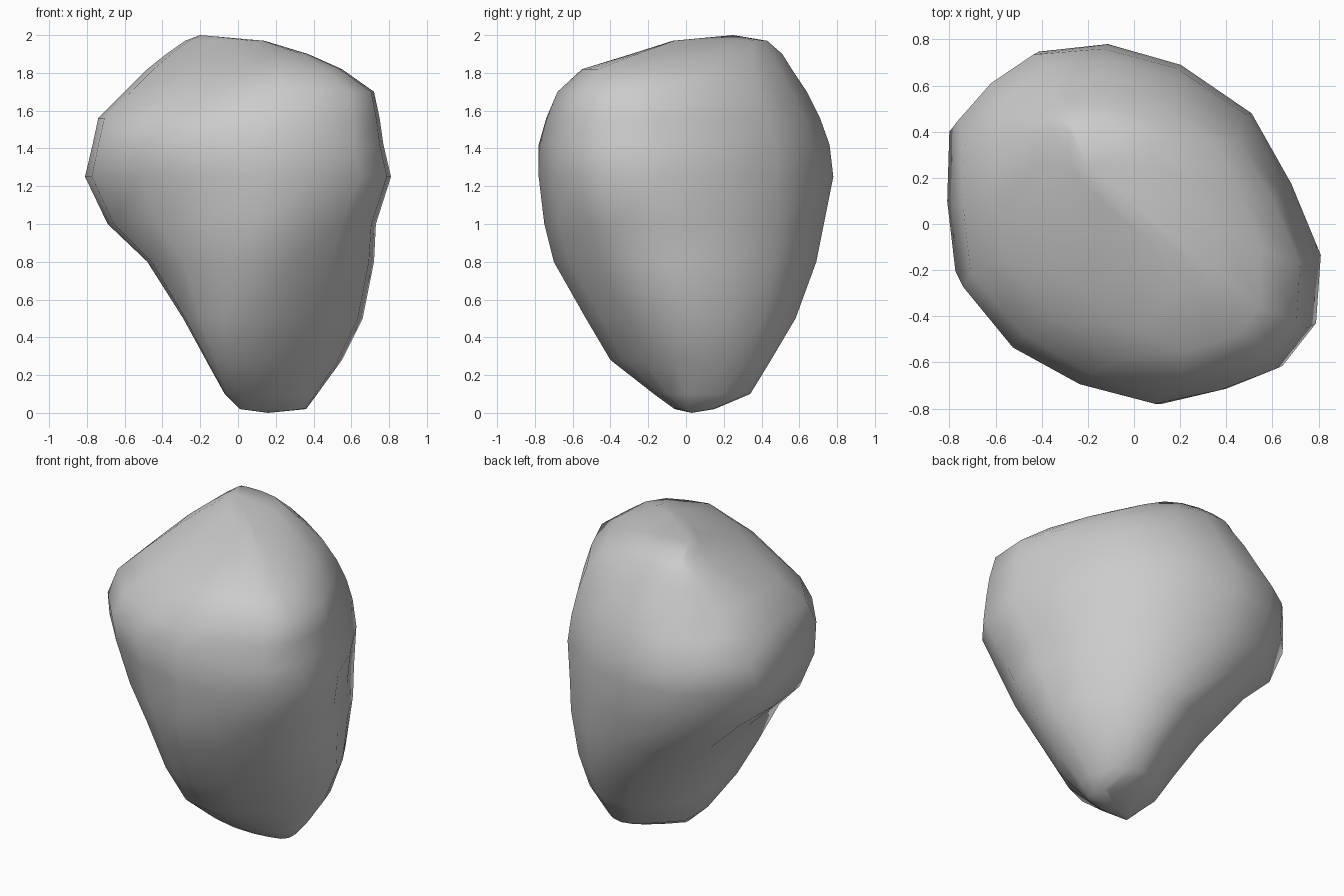
import bpy
import bmesh
import math
from mathutils import Vector

# Remove the default cube
old = bpy.data.objects.get("Cube")
if old:
    bpy.data.objects.remove(old, do_unlink=True)


def make_material(name, color):
    mat = bpy.data.materials.new(name)
    mat.use_nodes = True
    mat.diffuse_color = color
    mat.node_tree.nodes["Principled BSDF"].inputs["Base Color"].default_value = color
    return mat


# Boulder cross-sections in hundredths of a unit: height, then the reach in
# eight compass directions, turning from +x through +y, -x and -y
SECTIONS = [
    (2, 36, 34, 15, -2, -1, 3, 6, 25),
    (10, 42, 45, 34, 13, 7, 15, 17, 30),
    (28, 55, 56, 45, 24, 17, 34, 40, 43),
    (50, 66, 63, 58, 39, 29, 46, 53, 55),
    (80, 72, 68, 69, 65, 48, 57, 70, 70),
    (100, 73, 69, 73, 79, 69, 65, 75, 78),
    (125, 81, 70, 78, 86, 81, 72, 78, 89),
    (142, 77, 68, 76, 87, 77, 75, 78, 88),
    (156, 75, 64, 71, 78, 74, 68, 74, 86),
    (170, 72, 58, 64, 70, 60, 53, 68, 82),
    (182, 55, 50, 56, 62, 48, 35, 55, 66),
    (190, 37, 40, 51, 57, 38, 18, 29, 42),
    (197, 14, 30, 43, 49, 28, 3, 7, 14),
]
DIRECTIONS = [Vector((math.cos(i * math.pi / 4), math.sin(i * math.pi / 4)))
              for i in range(8)]
# How far each corner is worn down, starting between +x and the +x+y diagonal
CORNER_WEAR = [0.85, 0.6, 0.35, 0.1, 0.25, 0.7, 0.8, 0.25]


def corner(reach, i):
    """Meeting point of two neighbouring side lines of a section."""
    a, b = DIRECTIONS[i], DIRECTIONS[(i + 1) % 8]
    ra, rb = reach[i], reach[(i + 1) % 8]
    det = a.x * b.y - a.y * b.x
    return Vector(((ra * b.y - rb * a.y) / det, (rb * a.x - ra * b.x) / det))


def section_outline(reach):
    """Rounded eight-sided outline: side midpoints and worn corners."""
    corners = [corner(reach, i) for i in range(8)]
    mids = [(corners[i - 1] + corners[i]) / 2 for i in range(8)]
    outline = []
    for i, wear in enumerate(CORNER_WEAR):
        chord = (mids[i] + mids[(i + 1) % 8]) / 2
        outline += [mids[i], corners[i].lerp(chord, wear)]
    return outline


# Boulder: sections skinned from bottom to top and closed with caps
bm = bmesh.new()
rings = []
for height, *reach in SECTIONS:
    outline = section_outline([r / 100 for r in reach])
    rings.append([bm.verts.new((p.x, p.y, height / 100)) for p in outline])

for lower, upper in zip(rings, rings[1:]):
    for i in range(len(lower)):
        j = (i + 1) % len(lower)
        bm.faces.new((lower[i], lower[j], upper[j], upper[i]))


def cap(ring, tip_position):
    tip = bm.verts.new(tip_position)
    for i in range(len(ring)):
        bm.faces.new((ring[i], ring[(i + 1) % len(ring)], tip))


cap(rings[0], (0.16, 0.03, 0))
cap(rings[-1], (-0.2, 0.25, 2))
bmesh.ops.recalc_face_normals(bm, faces=bm.faces)
for face in bm.faces:
    face.smooth = True

mesh = bpy.data.meshes.new("boulder")
bm.to_mesh(mesh)
bm.free()
mesh.materials.append(make_material("stone grey", (0.6, 0.6, 0.6, 1)))
boulder = bpy.data.objects.new("boulder", mesh)
bpy.context.collection.objects.link(boulder)
